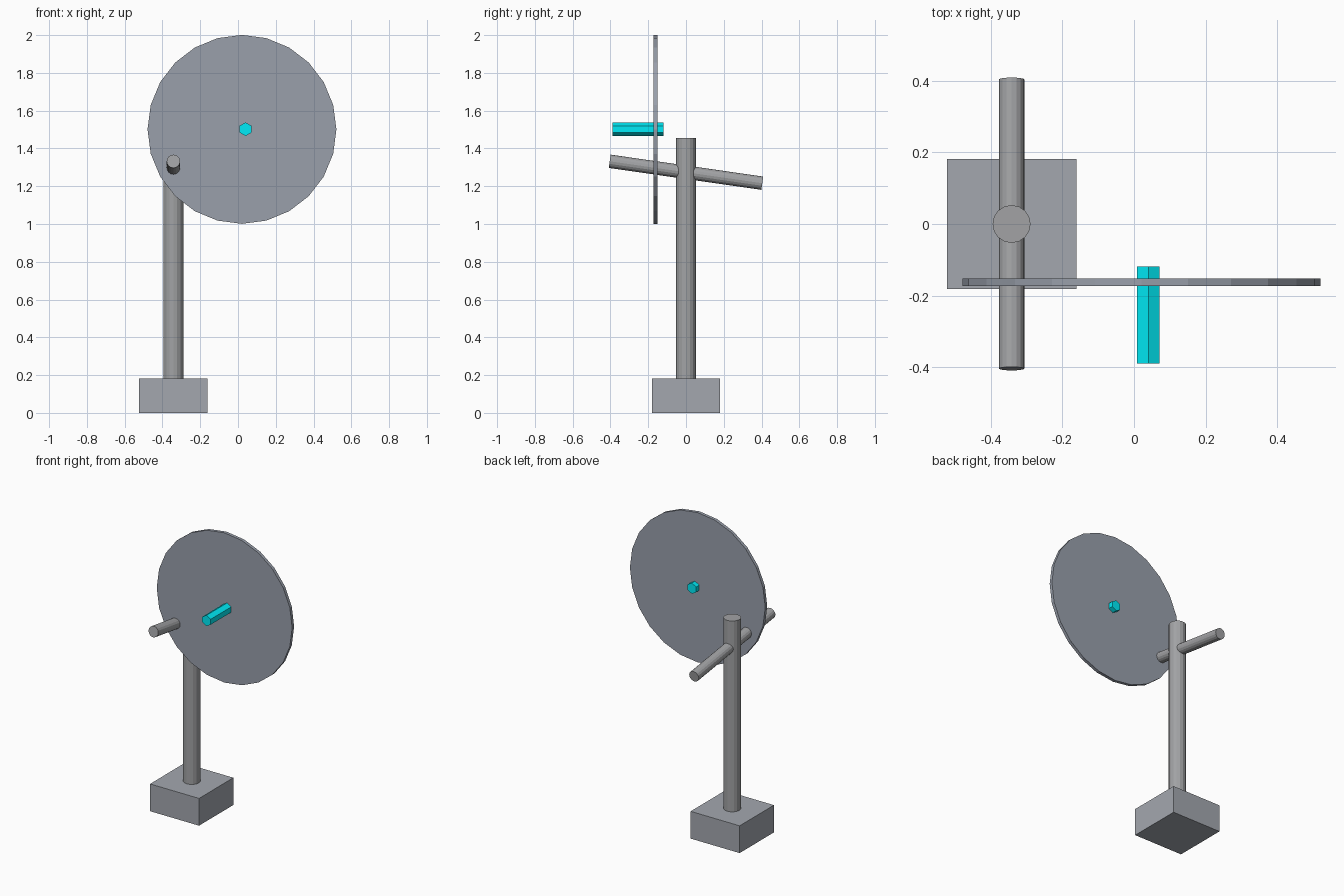
import bpy, math
from mathutils import Vector

if "Cube" in bpy.data.objects:
    bpy.data.objects.remove(bpy.data.objects["Cube"])


def paint(ob, name, rgb):
    """Give an object a plain viewport colour."""
    mat = bpy.data.materials.get(name) or bpy.data.materials.new(name)
    mat.diffuse_color = (*rgb, 1)
    mat.use_nodes = True
    mat.node_tree.nodes["Principled BSDF"].inputs["Base Color"].default_value = mat.diffuse_color
    ob.data.materials.append(mat)


def rod(name, start, end, radius, sides):
    """Flat-faced cylinder running between two points."""
    a, b = Vector(start), Vector(end)
    d = b - a
    bpy.ops.mesh.primitive_cylinder_add(vertices=sides, radius=radius, depth=d.length)
    ob = bpy.context.object
    ob.name = name
    spin = Vector((0, 0, 1)).rotation_difference(d)
    for v in ob.data.vertices:
        v.co = spin @ v.co + (a + b) / 2
    return ob


POST_X = -0.342
GREY = (0.36, 0.365, 0.375)
BASE_GREY = (0.37, 0.39, 0.43)
DISC_GREY = (0.32, 0.35, 0.41)
CYAN = (0.0, 0.83, 0.93)

# Square base block
bpy.ops.mesh.primitive_cube_add(size=1, location=(POST_X, 0, 0.091))
base = bpy.context.object
base.name = "base_block"
base.scale = (0.362, 0.362, 0.182)
paint(base, "base_grey", BASE_GREY)

# Upright post
post = rod("post", (POST_X, 0, 0.18), (POST_X, 0, 1.456), 0.053, 16)
paint(post, "metal_grey", GREY)

# Tilted crossbar through the post
bar = rod("crossbar", (POST_X, -0.404, 1.332), (POST_X, 0.404, 1.216), 0.0355, 16)
paint(bar, "metal_grey", GREY)

# Thin round plate, 24 sides
disc = rod("disc", (0.021, -0.173, 1.501), (0.021, -0.152, 1.501), 0.5, 24)
paint(disc, "disc_grey", DISC_GREY)

# Coloured hexagonal pin through the plate
pin = rod("hex_pin", (0.04, -0.39, 1.502), (0.04, -0.119, 1.502), 0.036, 6)
paint(pin, "cyan", CYAN)
